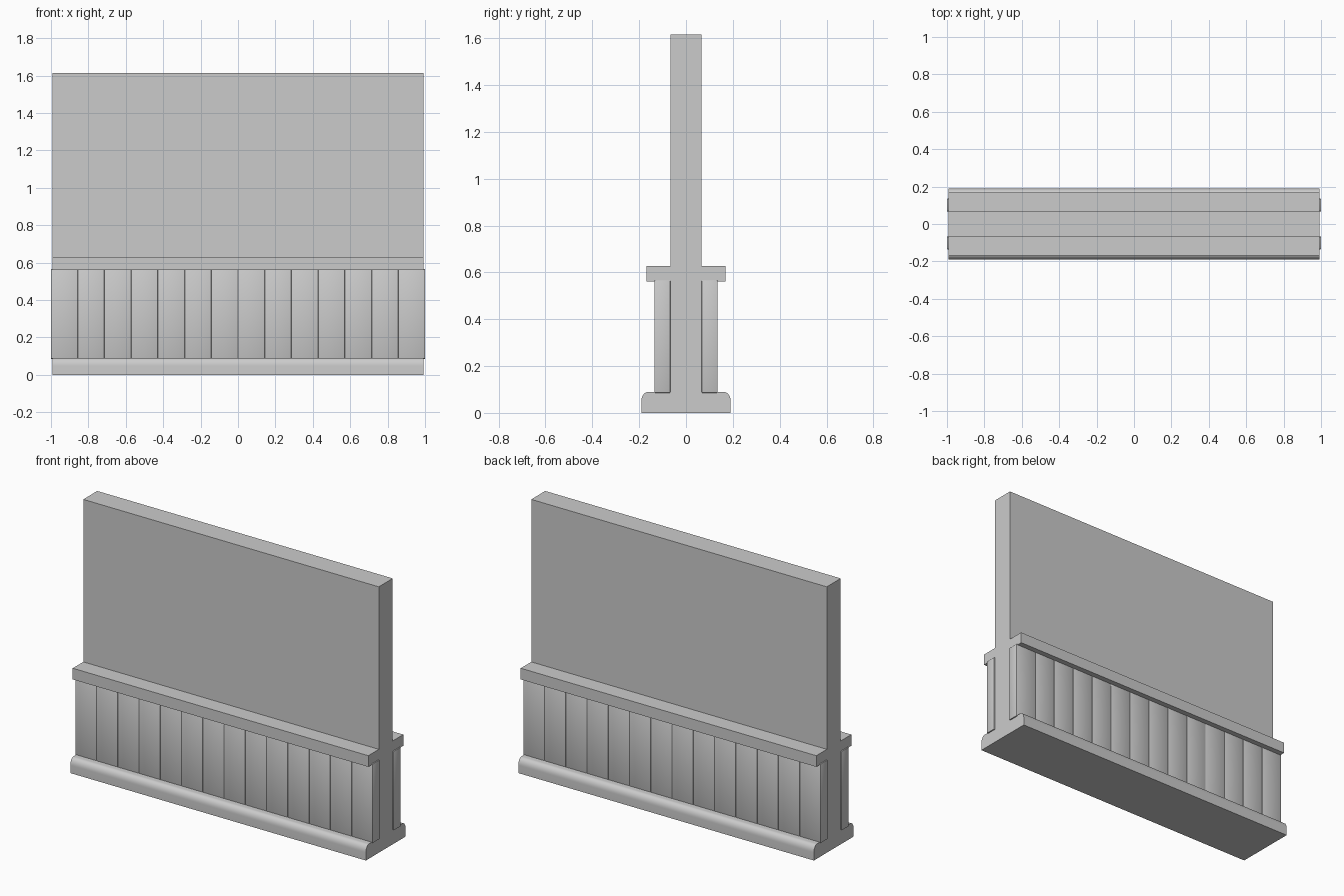
import bpy, bmesh, math

if "Cube" in bpy.data.objects:
    bpy.data.objects.remove(bpy.data.objects["Cube"])

HALF = 0.993                      # half length of wall body
CORE, CAP, BASE = 0.067, 0.168, 0.191
BASE_Z, CAP_Z0, CAP_Z1, TOP = 0.09, 0.56, 0.628, 1.615


def finish(name, bm, angle=35):
    bmesh.ops.recalc_face_normals(bm, faces=bm.faces[:])
    mesh = bpy.data.meshes.new(name)
    bm.to_mesh(mesh)
    bm.free()
    ob = bpy.data.objects.new(name, mesh)
    bpy.context.collection.objects.link(ob)
    bpy.ops.object.select_all(action='DESELECT')
    ob.select_set(True)
    bpy.context.view_layer.objects.active = ob
    bpy.ops.object.shade_smooth_by_angle(angle=math.radians(angle))
    return ob


# Wall body: one mirrored profile holding baseboard, core, chair rail and wall
rx, rz, n = 0.03, 0.042, 8
half = [(BASE, 0)]
for i in range(n + 1):
    a = math.pi / 2 * i / n
    half.append((BASE - rx + rx * math.cos(a), BASE_Z - rz + rz * math.sin(a)))
half += [(CORE, BASE_Z), (CORE, CAP_Z0), (CAP, CAP_Z0), (CAP, CAP_Z1),
         (CORE, CAP_Z1), (CORE, TOP)]
profile = half + [(-y, z) for y, z in reversed(half)]

bm = bmesh.new()
face = bm.faces.new([bm.verts.new((-HALF, y, z)) for y, z in profile])
ext = bmesh.ops.extrude_face_region(bm, geom=[face])
moved = [v for v in ext['geom'] if isinstance(v, bmesh.types.BMVert)]
bmesh.ops.translate(bm, verts=moved, vec=(2 * HALF, 0, 0))
finish("wall_body", bm)


# Panelling: a row of upright bevelled boards on each side
def boards(name, side, count=14, depth=0.068, z0=0.085, z1=0.566):
    bm = bmesh.new()
    width = 2 / count
    for i in range(count):
        cube = bmesh.ops.create_cube(bm, size=1)['verts']
        for v in cube:
            v.co.x = -1 + width * (i + 0.5) + v.co.x * width
            v.co.y = side * (CORE + depth / 2) + v.co.y * depth
            v.co.z = (z0 + z1) / 2 + v.co.z * (z1 - z0)
    bmesh.ops.bevel(bm, geom=bm.edges[:], offset=0.004, segments=2,
                    profile=0.5, affect='EDGES')
    finish(name, bm)


boards("front_boards", -1)
boards("back_boards", 1)
